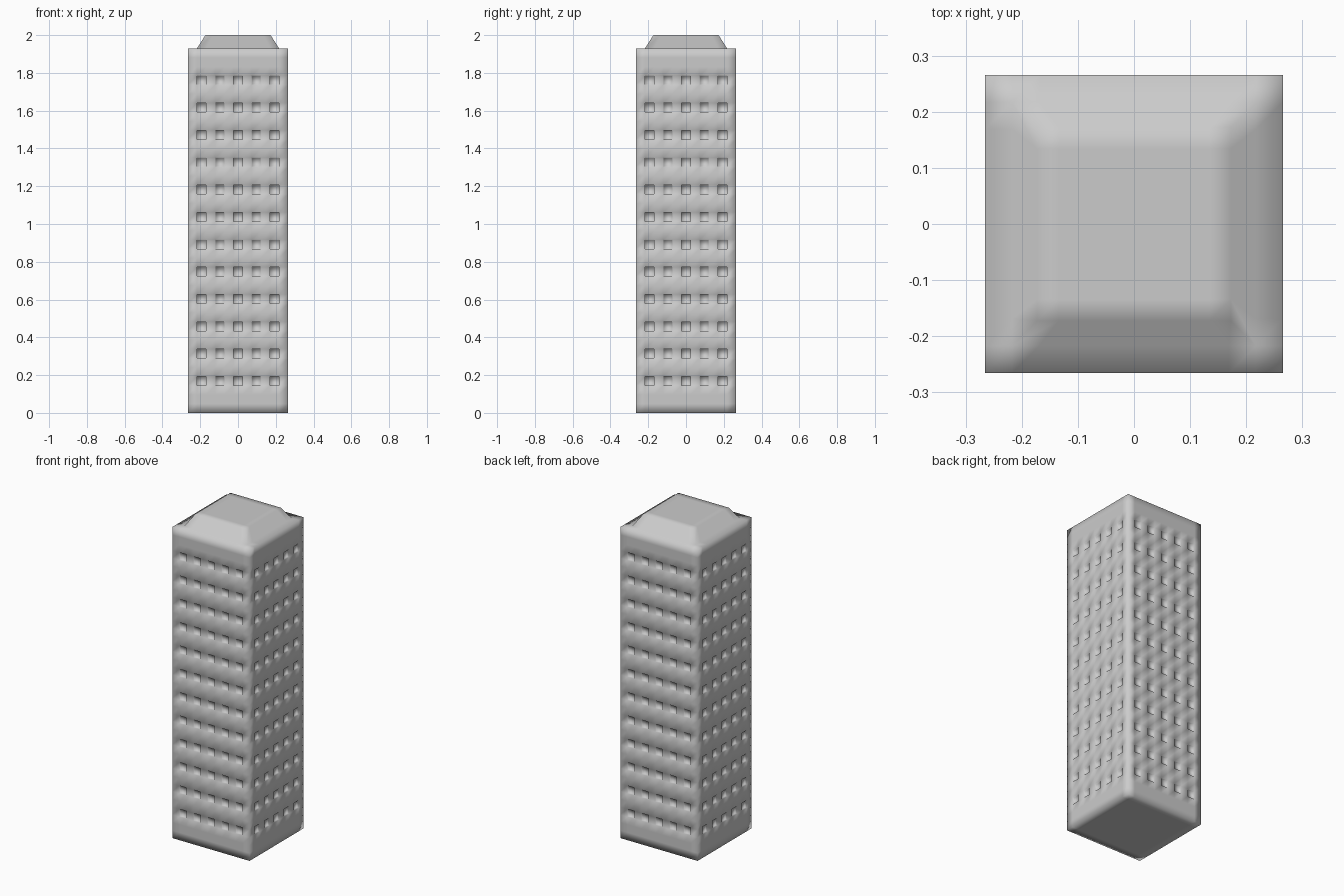
import bpy, bmesh
from math import radians
from mathutils import Matrix, Vector

if "Cube" in bpy.data.objects:
    bpy.data.objects.remove(bpy.data.objects["Cube"])

N, ROWS = 11, 40            # cells across and up
H = 1.93                    # wall height
CELL = H / ROWS
HALF = CELL * N / 2
ROOF_SCALE = 0.795
RECESS = 0.012

bm = bmesh.new()

# four gridded walls
for k in range(4):
    m = (Matrix.Rotation(radians(90 * k), 4, 'Z')
         @ Matrix.Translation((0, -HALF, H / 2))
         @ Matrix.Rotation(radians(90), 4, 'X')
         @ Matrix.Diagonal((HALF, H / 2, 1, 1)))
    bmesh.ops.create_grid(bm, x_segments=N, y_segments=ROWS, size=1, matrix=m)

# gridded floor and top
for z in (0, H):
    m = Matrix.Translation((0, 0, z)) @ Matrix.Diagonal((HALF, HALF, 1, 1))
    bmesh.ops.create_grid(bm, x_segments=N, y_segments=N, size=1, matrix=m)

bmesh.ops.remove_doubles(bm, verts=bm.verts[:], dist=0.001)
bmesh.ops.recalc_face_normals(bm, faces=bm.faces[:])


# windows: every second column, every third row
def is_window(f):
    c = f.calc_center_median()
    if abs(f.normal.z) > 0.5:
        return False
    across = c.x if abs(f.normal.y) > 0.5 else c.y
    col = round((across + HALF) / CELL - 0.5)
    row = round(c.z / CELL - 0.5)
    return col % 2 == 1 and row % 3 == 0 and 3 <= row <= 36


windows = [f for f in bm.faces if is_window(f)]
bmesh.ops.inset_individual(bm, faces=windows, thickness=0.001, depth=-RECESS)

# tapered roof block, raised from the top inside a one-cell ledge
inner = HALF - CELL
top = []
for f in bm.faces:
    c = f.calc_center_median()
    if c.z > H - 0.001 and max(abs(c.x), abs(c.y)) < inner:
        top.append(f)
res = bmesh.ops.extrude_face_region(bm, geom=top)
raised = [g for g in res['geom'] if isinstance(g, bmesh.types.BMVert)]
old = [f for f in top if f.is_valid]
bmesh.ops.delete(bm, geom=old, context='FACES')
for v in raised:
    v.co = Vector((v.co.x * ROOF_SCALE, v.co.y * ROOF_SCALE, 2.0))

bmesh.ops.recalc_face_normals(bm, faces=bm.faces[:])
for f in bm.faces:
    f.smooth = True

mesh = bpy.data.meshes.new("tower_block")
bm.to_mesh(mesh)
bm.free()
tower = bpy.data.objects.new("tower_block", mesh)
bpy.context.collection.objects.link(tower)
